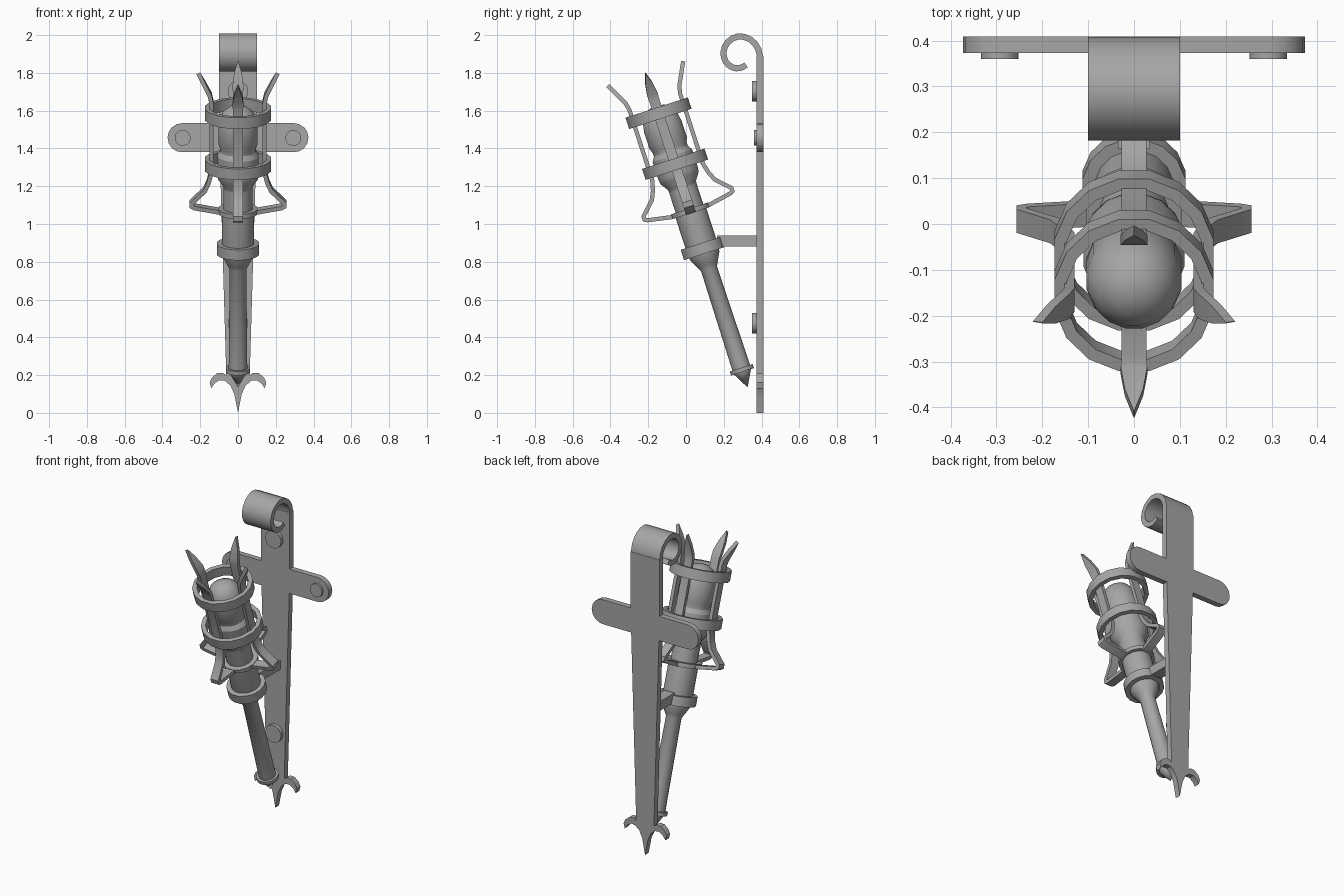
import bpy, bmesh, math
from mathutils import Matrix, Vector

cube = bpy.data.objects.get("Cube")
if cube:
    bpy.data.objects.remove(cube, do_unlink=True)

iron = bpy.data.materials.new("grey_iron")
iron.use_nodes = True
GREY = (0.38, 0.38, 0.38, 1)
iron.diffuse_color = GREY
iron.node_tree.nodes["Principled BSDF"].inputs["Base Color"].default_value = GREY

TILT = Matrix.Translation((0, 0.326, 0.135)) @ Matrix.Rotation(math.radians(18), 4, 'X')
SIDES = 16


def finish(name, bm, matrix=Matrix()):
    bmesh.ops.remove_doubles(bm, verts=bm.verts, dist=0.0001)
    bmesh.ops.recalc_face_normals(bm, faces=bm.faces)
    mesh = bpy.data.meshes.new(name)
    bm.transform(matrix)
    bm.to_mesh(mesh)
    bm.free()
    obj = bpy.data.objects.new(name, mesh)
    mesh.materials.append(iron)
    bpy.context.collection.objects.link(obj)
    bpy.ops.object.select_all(action='DESELECT')
    obj.select_set(True)
    bpy.context.view_layer.objects.active = obj
    bpy.ops.object.shade_smooth_by_angle(angle=math.radians(32))
    return obj


def lathe(name, profile, closed=False, matrix=TILT):
    """Spin a (radius, height) profile about local z."""
    bm = bmesh.new()
    rows = []
    for k in range(SIDES):
        a = math.tau * (k + 0.5) / SIDES
        rows.append([bm.verts.new((r * math.cos(a), r * math.sin(a), h)) for r, h in profile])
    n = len(profile)
    for k in range(SIDES):
        a, b = rows[k], rows[(k + 1) % SIDES]
        for i in range(n if closed else n - 1):
            j = (i + 1) % n
            bm.faces.new((a[i], b[i], b[j], a[j]))
    return finish(name, bm, matrix)


def band(name, inner, outer, mid, height):
    lo, hi = mid - height / 2, mid + height / 2
    return lathe(name, [(inner, lo), (outer, lo), (outer, hi), (inner, hi)], closed=True)


def ribbon(name, path, thick, widths, matrix=Matrix()):
    """Flat bar along a path in the yz plane, with its width along x."""
    bm = bmesh.new()
    pts = [Vector(p) for p in path]
    rows = []
    for i, p in enumerate(pts):
        d0 = (p - pts[i - 1]).normalized() if i else (pts[1] - p).normalized()
        d1 = (pts[i + 1] - p).normalized() if i < len(pts) - 1 else d0
        d = (d0 + d1).normalized()
        n = Vector((-d.y, d.x)) * thick / 2 / max(d.dot(d1), 0.5)
        w = widths[i]
        rows.append([bm.verts.new((x, q.x, q.y)) for x, q in
                     ((-w, p - n), (w, p - n), (w, p + n), (-w, p + n))])
    for a, b in zip(rows, rows[1:]):
        for i in range(4):
            j = (i + 1) % 4
            bm.faces.new((a[i], a[j], b[j], b[i]))
    bm.faces.new(rows[0])
    bm.faces.new(rows[-1])
    return finish(name, bm, matrix)


# Wall plate: half outline, mirrored, with forked foot and rounded cross arms
half = [(0.02, 0.1), (0.04, 0.145), (0.07, 0.17), (0.1, 0.172), (0.125, 0.155), (0.142, 0.13),
        (0.15, 0.16), (0.138, 0.187), (0.11, 0.21), (0.08, 0.212), (0.063, 0.2), (0.063, 0.23),
        (0.097, 1.38)]
for k in range(9):
    a = math.pi * (k / 8 - 0.5)
    half.append((0.296 + 0.077 * math.cos(a), 1.457 + 0.077 * math.sin(a)))
half += [(0.1, 1.534), (0.1, 1.89)]
outline = [(0, 0)] + half + [(-x, z) for x, z in reversed(half)]
bm = bmesh.new()
face = bm.faces.new([bm.verts.new((x, 0.373, z)) for x, z in outline])
side = bmesh.ops.extrude_face_region(bm, geom=[face])["geom"]
bmesh.ops.translate(bm, vec=(0, 0.036, 0), verts=[v for v in side if isinstance(v, bmesh.types.BMVert)])
finish("wall_plate", bm)

# Scroll at the top of the plate: a shrinking arc
scroll = [(0.391, 1.885)]
for k in range(17):
    f = k / 16
    a = math.radians(5 + 285 * f)
    r = 0.107 - 0.05 * max(0, f - 0.3) / 0.7
    scroll.append((0.284 + r * math.cos(a), 1.883 + r * math.sin(a) + 0.006 * math.sin(a / 2)))
scroll.append((0.318, 1.842))
ribbon("top_scroll", scroll, 0.032, [0.1] * len(scroll))

# Bolt heads
FACE_FRONT = Matrix.Rotation(math.radians(90), 4, 'X')
for name, x, z, r, depth in (("upper_bolt", 0, 1.703, 0.055, 0.023), ("lower_bolt", 0, 0.475, 0.055, 0.023),
                             ("left_bolt", 0.293, 1.456, 0.042, 0.013), ("right_bolt", -0.293, 1.456, 0.042, 0.013)):
    lathe(name, [(0, -0.005), (r, -0.005), (r, depth), (0, depth)],
          matrix=Matrix.Translation((0, 0.373, 0)) @ Matrix.Translation((x, 0, z)) @ FACE_FRONT)

# Bar joining the plate to the torch holder
ribbon("holder_arm", [(0.165, 0.911), (0.38, 0.911)], 0.058, [0.035, 0.035])

# Torch handle and head
lathe("torch_handle", [(0, 0), (0.05, 0.09), (0.05, 0.12), (0.045, 0.66), (0.058, 0.685), (0.082, 0.73),
                       (0.087, 0.76), (0.087, 0.975), (0.078, 0.985), (0.078, 1.11), (0, 1.11)])
lathe("torch_head", [(0, 1.10), (0.076, 1.10), (0.08, 1.125), (0.108, 1.165), (0.112, 1.19), (0.112, 1.29),
                     (0.096, 1.315), (0.096, 1.335), (0.106, 1.36), (0.106, 1.45), (0.098, 1.495),
                     (0.078, 1.535), (0.045, 1.56), (0, 1.57)])

# Bands around the torch
band("handle_collar", 0.04, 0.065, 0.098, 0.022)
band("holder_ring", 0.086, 0.114, 0.773, 0.058)
band("hook_ring", 0.078, 0.106, 0.983, 0.026)
band("lower_cage_ring", 0.15, 0.177, 1.242, 0.061)
band("upper_cage_ring", 0.15, 0.177, 1.526, 0.063)

# Four cage straps: hooked at the foot, flared to a point at the top
strap = [(0.095, 0.98), (0.23, 1.005), (0.245, 1.013), (0.245, 1.03), (0.175, 1.1), (0.155, 1.145),
         (0.141, 1.2), (0.141, 1.59), (0.15, 1.63), (0.18, 1.69), (0.21, 1.748)]
widths = [0.027] * 8 + [0.029, 0.02, 0.001]
for k, name in enumerate(("back_strap", "right_strap", "front_strap", "left_strap")):
    ribbon(name, strap, 0.022, widths, TILT @ Matrix.Rotation(math.radians(90 * k), 4, 'Z'))
